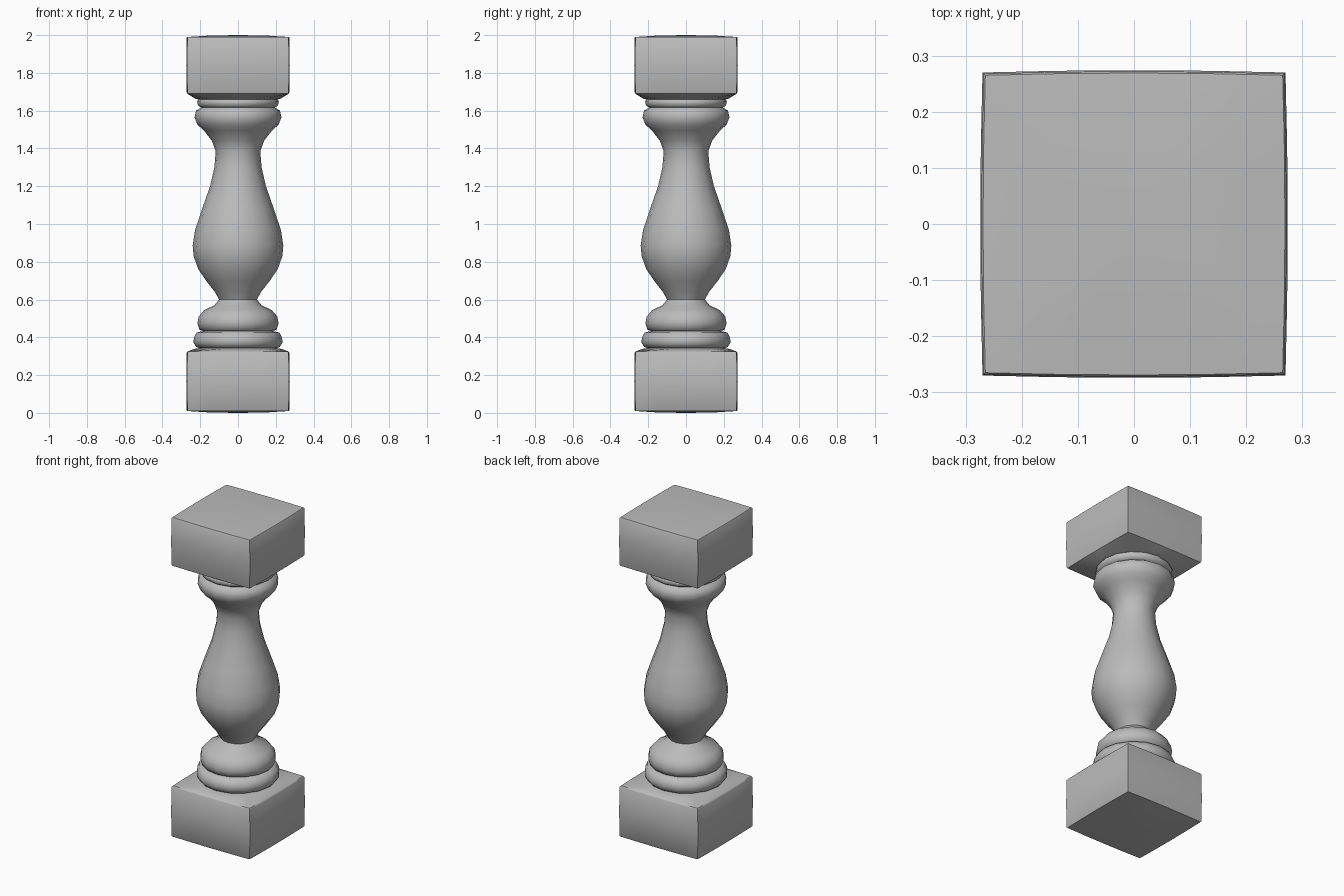
import bpy, bmesh
from math import sin, cos, pi, radians

SIDES = 16

cube = bpy.data.objects.get("Cube")
if cube:
    bpy.data.objects.remove(cube, do_unlink=True)

stone = bpy.data.materials.new("grey stone")
stone.use_nodes = True
grey = (0.5, 0.5, 0.5, 1)
stone.diffuse_color = grey
stone.node_tree.nodes["Principled BSDF"].inputs["Base Color"].default_value = grey


def round_ring(r, z):
    return [(r * cos(2 * pi * i / SIDES), r * sin(2 * pi * i / SIDES), z)
            for i in range(SIDES)]


def square_ring(h, z, bulge=0.004):
    """Square with four segments per side, swelling slightly mid-side."""
    pts = []
    for i in range(SIDES):
        side, t = divmod(i + 2, 4)
        t = t / 2 - 1
        x, y = h + bulge * (1 - t * t), t * h
        for _ in range(side % 4):
            x, y = -y, x
        pts.append((x, y, z))
    return pts


def loft(name, rings, start=None, end=None, angle=40):
    """Skin a stack of rings; start and end are cap apex heights."""
    bm = bmesh.new()
    loops = [[bm.verts.new(p) for p in ring] for ring in rings]
    for a, b in zip(loops, loops[1:]):
        for i in range(SIDES):
            j = (i + 1) % SIDES
            bm.faces.new((a[i], a[j], b[j], b[i]))
    for loop, z in ((loops[0], start), (loops[-1], end)):
        if z is not None:
            apex = bm.verts.new((0, 0, z))
            for i in range(SIDES):
                bm.faces.new((loop[i], loop[(i + 1) % SIDES], apex))
    bmesh.ops.recalc_face_normals(bm, faces=bm.faces)
    mesh = bpy.data.meshes.new(name)
    bm.to_mesh(mesh)
    bm.free()
    mesh.materials.append(stone)
    obj = bpy.data.objects.new(name, mesh)
    bpy.context.collection.objects.link(obj)
    bpy.ops.object.select_all(action="DESELECT")
    obj.select_set(True)
    bpy.context.view_layer.objects.active = obj
    bpy.ops.object.shade_smooth_by_angle(angle=radians(angle))
    return obj


# Square plinth, softened edges, top blending into the round shaft
loft("base_block", [
    square_ring(0.14, 0.002), square_ring(0.265, 0.01), square_ring(0.268, 0.014),
    square_ring(0.27, 0.165), square_ring(0.268, 0.318), square_ring(0.263, 0.325),
    round_ring(0.235, 0.338), round_ring(0.19, 0.345)], start=0.0, end=0.345)

# Turned shaft: two base rings, vase-shaped belly, neck and collar
profile = [
    (0.19, 0.34), (0.22, 0.348), (0.235, 0.37), (0.234, 0.395), (0.22, 0.425),
    (0.185, 0.433), (0.205, 0.442), (0.215, 0.475), (0.208, 0.51), (0.18, 0.543),
    (0.125, 0.57), (0.1, 0.6), (0.122, 0.64), (0.165, 0.695), (0.21, 0.76),
    (0.235, 0.83), (0.24, 0.885), (0.227, 0.97), (0.19, 1.08), (0.148, 1.2),
    (0.125, 1.3), (0.118, 1.385), (0.138, 1.44), (0.18, 1.495), (0.214, 1.525),
    (0.23, 1.565), (0.222, 1.6), (0.195, 1.617), (0.212, 1.627), (0.216, 1.65),
    (0.2, 1.67)]
loft("turned_shaft", [round_ring(r, z) for r, z in profile],
     start=0.34, end=1.67, angle=60)

# Square cap whose underside blends into the round collar
loft("top_block", [
    round_ring(0.19, 1.655), round_ring(0.225, 1.663), square_ring(0.265, 1.69),
    square_ring(0.268, 1.697), square_ring(0.27, 1.84), square_ring(0.268, 1.986),
    square_ring(0.265, 1.99), square_ring(0.14, 1.998)], start=1.655, end=2.0)
